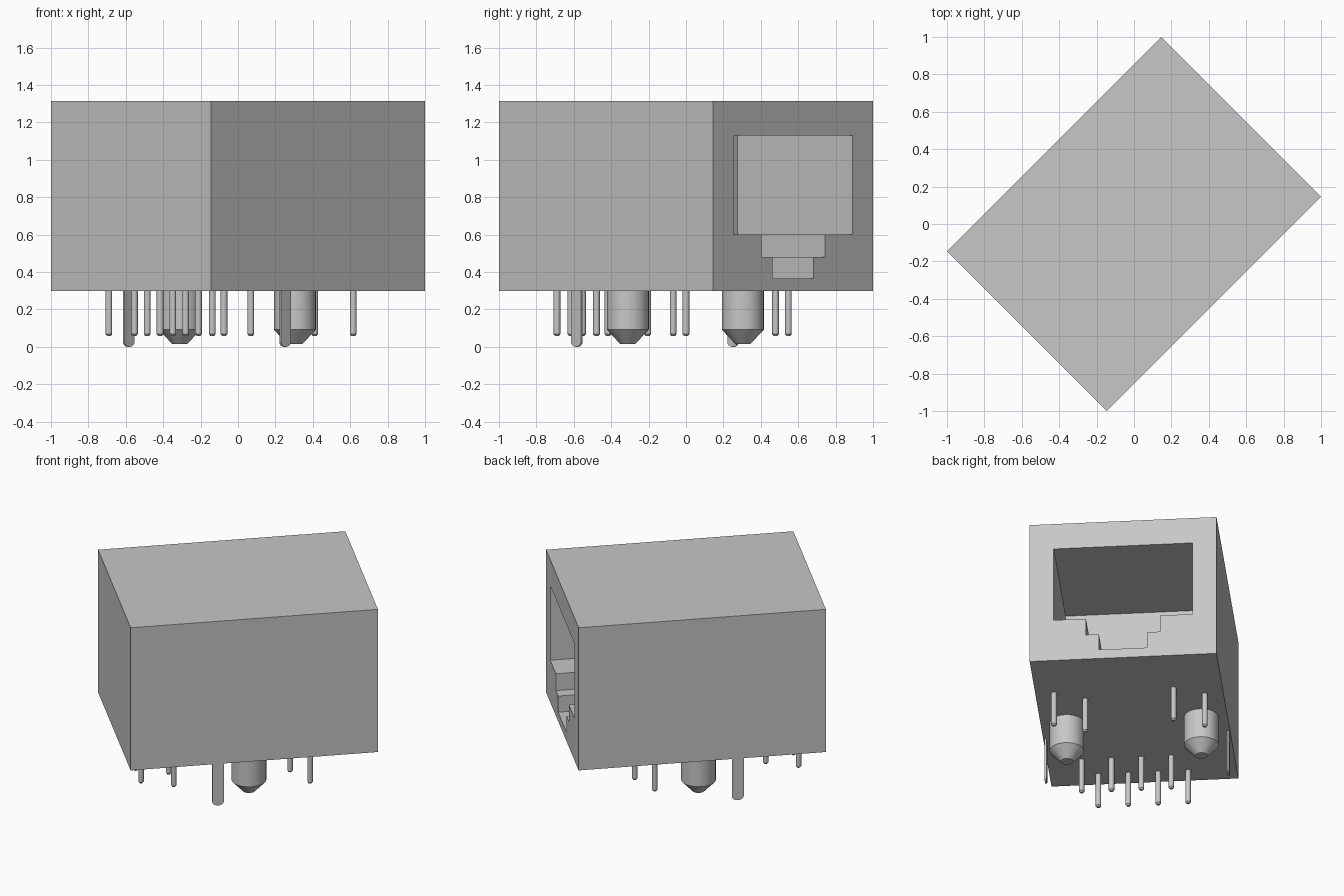
import bpy, bmesh, math
from mathutils import Matrix, Vector

cube = bpy.data.objects.get("Cube")
if cube:
    bpy.data.objects.remove(cube, do_unlink=True)

# The parts are laid out square (x = toward the socket opening), then turned 45 degrees
TURN = Matrix.Rotation(math.radians(45), 4, "Z")
BASE = 0.30
TOP = 1.315
HALF_LENGTH = 0.8095
HALF_WIDTH = 0.6047

grey = bpy.data.materials.new("light_grey")
grey.use_nodes = True
COLOUR = (0.57, 0.57, 0.57, 1)
grey.diffuse_color = COLOUR
grey.node_tree.nodes["Principled BSDF"].inputs["Base Color"].default_value = COLOUR


def finish(name, bm, smooth=False):
    bmesh.ops.recalc_face_normals(bm, faces=bm.faces)
    bm.transform(TURN)
    mesh = bpy.data.meshes.new(name)
    bm.to_mesh(mesh)
    bm.free()
    obj = bpy.data.objects.new(name, mesh)
    bpy.context.collection.objects.link(obj)
    mesh.materials.append(grey)
    if smooth:
        bpy.ops.object.select_all(action="DESELECT")
        obj.select_set(True)
        bpy.context.view_layer.objects.active = obj
        bpy.ops.object.shade_smooth_by_angle(angle=math.radians(30))
    return obj


def prism(name, outline, direction):
    """Extrude a flat outline along a direction."""
    bm = bmesh.new()
    face = bm.faces.new([bm.verts.new(p) for p in outline])
    new = bmesh.ops.extrude_face_region(bm, geom=[face])["geom"]
    moved = [g for g in new if isinstance(g, bmesh.types.BMVert)]
    bmesh.ops.translate(bm, verts=moved, vec=Vector(direction))
    return finish(name, bm)


def turned(name, x, y, profile, sides):
    """Solid of revolution from (radius, height) pairs, capped at both ends."""
    bm = bmesh.new()
    rings = []
    for r, z in profile:
        angles = [2 * math.pi * i / sides for i in range(sides)]
        rings.append([bm.verts.new((x + r * math.cos(a), y + r * math.sin(a), z)) for a in angles])
    for low, high in zip(rings, rings[1:]):
        for i in range(sides):
            j = (i + 1) % sides
            bm.faces.new((low[i], low[j], high[j], high[i]))
    bm.faces.new(rings[0])
    bm.faces.new(rings[-1])
    return finish(name, bm, smooth=True)


# Housing block with a stepped socket cavity
L, W = HALF_LENGTH, HALF_WIDTH
housing = prism("housing", [(-L, -W, BASE), (L, -W, BASE), (L, W, BASE), (-L, W, BASE)],
                (0, 0, TOP - BASE))
half = [(0.156, 0.365), (0.156, 0.48), (0.24, 0.48), (0.24, 0.60), (0.449, 0.60), (0.449, 1.13)]
section = half + [(-y, z) for y, z in reversed(half)]
DEPTH = 0.87
cutter = prism("socket_cutter", [(L - DEPTH, y, z) for y, z in section], (DEPTH + 0.1, 0, 0))
cut = housing.modifiers.new("socket", "BOOLEAN")
cut.operation = "DIFFERENCE"
cut.solver = "EXACT"
cut.object = cutter
bpy.ops.object.select_all(action="DESELECT")
bpy.context.view_layer.objects.active = housing
housing.select_set(True)
bpy.ops.object.modifier_apply(modifier=cut.name)
bpy.data.objects.remove(cutter, do_unlink=True)

# Locating pegs with conical tips, and shield tabs with rounded ends
for side, label in ((-1, "right"), (1, "left")):
    turned(f"locating_peg_{label}", -0.005, side * 0.435,
           [(0.04, 0.015), (0.112, 0.092), (0.112, BASE)], 32)
    tab_x, tab_r, tab_y = -0.235, 0.038, side * 0.597
    outline = [(tab_x - tab_r, tab_y, BASE)]
    for i in range(9):
        a = math.pi + math.pi * i / 8
        outline.append((tab_x + tab_r * math.cos(a), tab_y, 0.028 * (1 + math.sin(a))))
    outline.append((tab_x + tab_r, tab_y, BASE))
    prism(f"shield_tab_{label}", outline, (0, -side * 0.012, 0))

# Thin solder pins: two staggered contact rows and two pairs near the opening
PIN = [(0.010, 0.058), (0.018, 0.068), (0.018, BASE)]
for row, x, start in (("front", -0.488, -0.382), ("rear", -0.686, -0.29)):
    for i in range(4):
        turned(f"contact_pin_{row}_{i + 1}", x, start + i * 0.1935, PIN, 16)
for i, (x, y) in enumerate([(0.387, -0.484), (0.29, -0.29), (0.387, 0.29), (0.29, 0.484)]):
    turned(f"indicator_pin_{i + 1}", x, y, PIN, 16)
